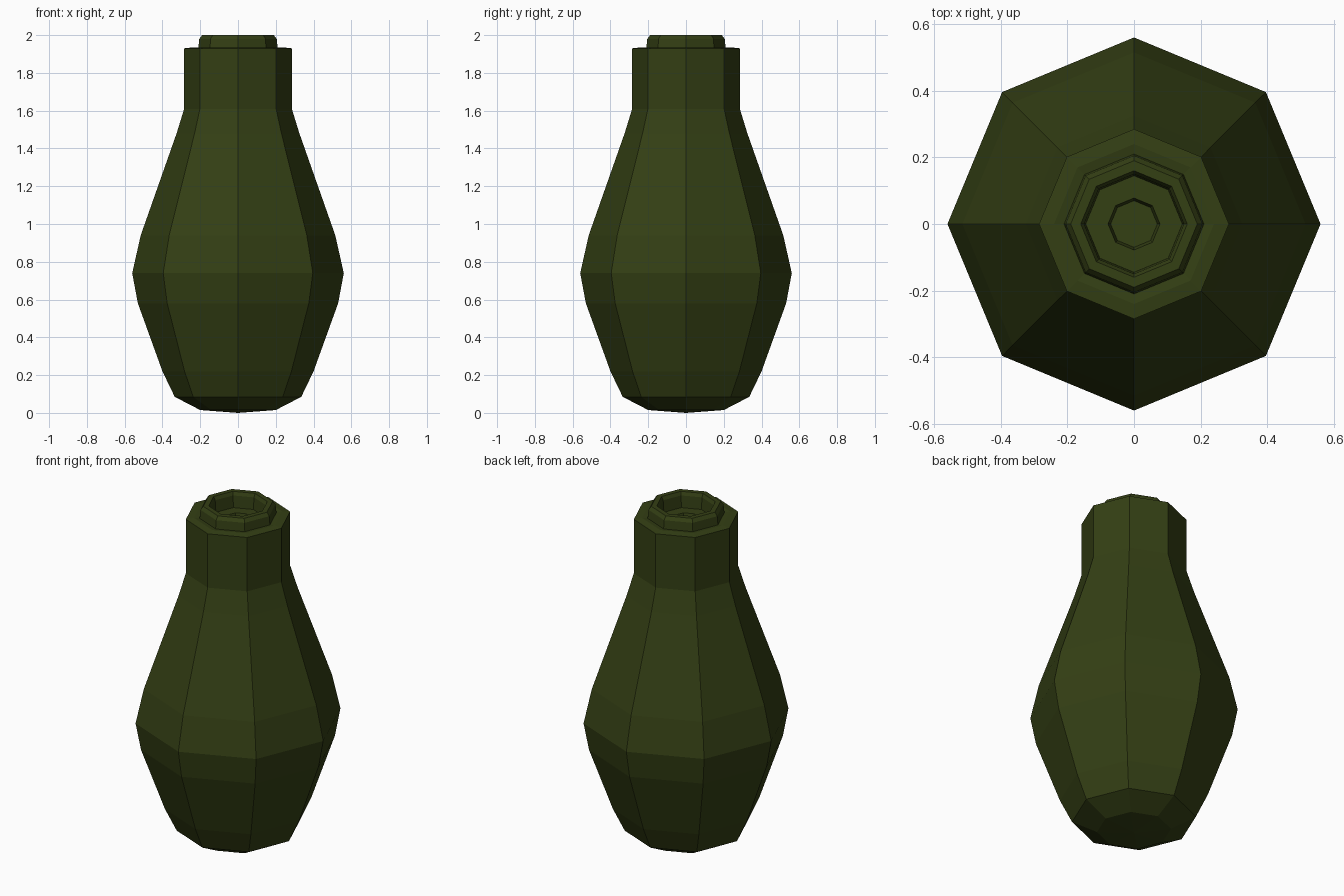
import bpy
import bmesh
from math import cos, sin, pi

SIDES = 8

cube = bpy.data.objects.get("Cube")
if cube:
    bpy.data.objects.remove(cube, do_unlink=True)


def make_material(name, color):
    mat = bpy.data.materials.new(name)
    mat.use_nodes = True
    mat.diffuse_color = color
    mat.node_tree.nodes["Principled BSDF"].inputs["Base Color"].default_value = color
    return mat


def lathe(name, profile, mat):
    """Spin (radius, height) points into a faceted solid; radius 0 makes a pole."""
    bm = bmesh.new()
    rings = []
    for r, z in profile:
        if r == 0:
            rings.append([bm.verts.new((0, 0, z))] * SIDES)
        else:
            angles = [2 * pi * i / SIDES for i in range(SIDES)]
            rings.append([bm.verts.new((r * cos(a), r * sin(a), z)) for a in angles])
    for low, high in zip(rings, rings[1:]):
        for i in range(SIDES):
            j = (i + 1) % SIDES
            corners = dict.fromkeys((low[i], low[j], high[j], high[i]))
            bm.faces.new(list(corners))
    bmesh.ops.recalc_face_normals(bm, faces=bm.faces[:])
    mesh = bpy.data.meshes.new(name)
    bm.to_mesh(mesh)
    bm.free()
    mesh.materials.append(mat)
    obj = bpy.data.objects.new(name, mesh)
    bpy.context.collection.objects.link(obj)
    return obj


green = make_material("dark olive green", (0.034, 0.05, 0.007, 1))

# Rounded base, swelling belly and tapering shoulder
body = [(0, 0), (0.2, 0.015), (0.335, 0.085), (0.4, 0.22), (0.53, 0.58),
        (0.56, 0.74), (0.515, 0.94), (0.325, 1.48), (0.285, 1.61)]
# Straight neck with a flat shoulder at its top
neck = [(0.285, 1.93), (0.24, 1.935)]
# Raised rim with a bevelled edge
rim = [(0.21, 1.93), (0.205, 1.98), (0.19, 2.0), (0.16, 2.0), (0.15, 1.98)]
# Sunken mouth with a small central socket
mouth = [(0.145, 1.91), (0.078, 1.91), (0.07, 1.88), (0, 1.88)]

lathe("vase_body", body + neck + rim + mouth, green)
